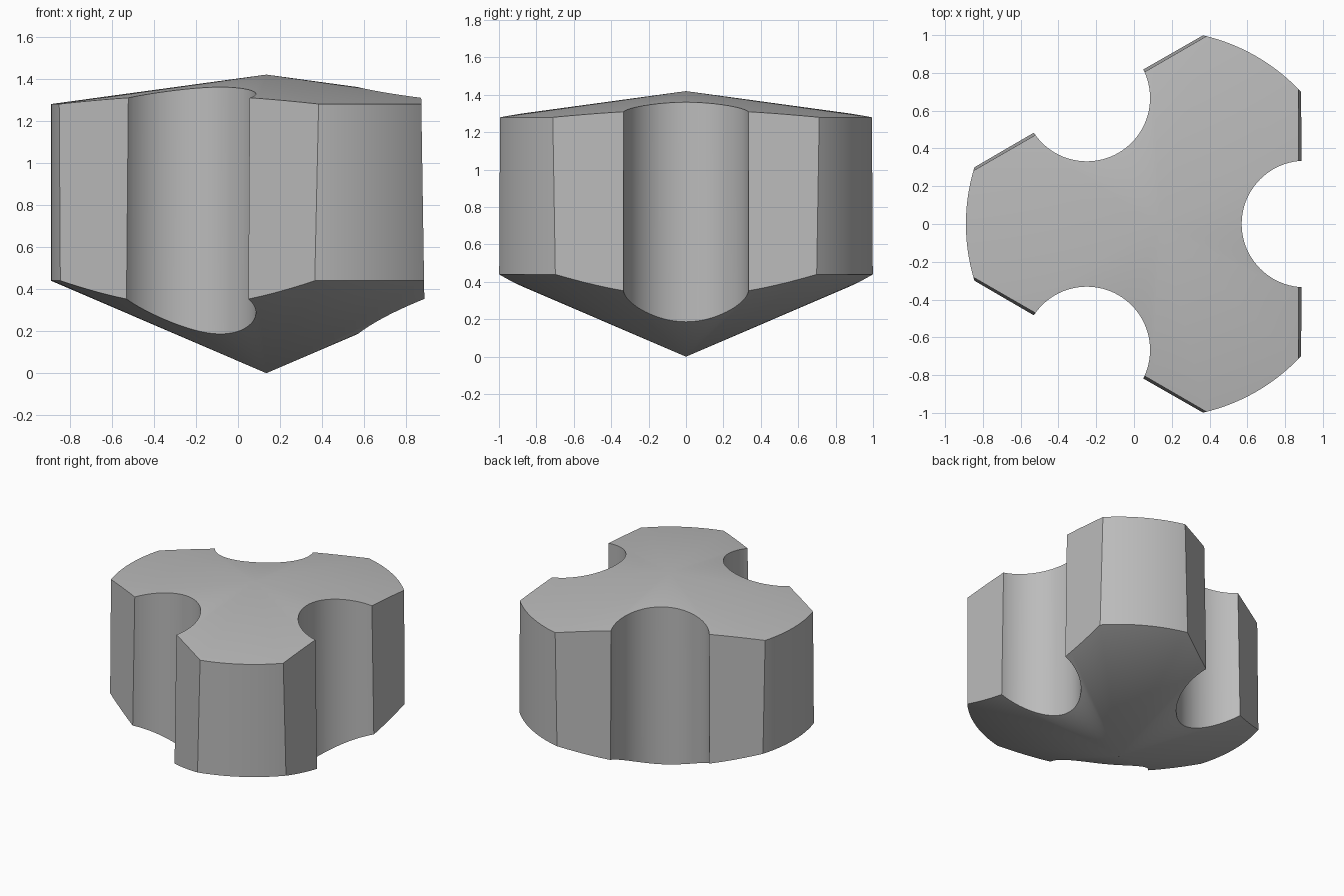
import bpy, bmesh, math
from mathutils import Vector

cube = bpy.data.objects.get("Cube")
if cube:
    bpy.data.objects.remove(cube, do_unlink=True)

AXIS = Vector((0.135, 0, 0))
RADIUS = 1.025
SEGMENTS = 144
NOTCH_RADIUS = 0.335
NOTCH_OFFSET = 0.77
ANGLES = [math.radians(a) for a in (0, 120, 240)]


def new_object(name, bm):
    mesh = bpy.data.meshes.new(name)
    bm.to_mesh(mesh)
    bm.free()
    obj = bpy.data.objects.new(name, mesh)
    bpy.context.collection.objects.link(obj)
    return obj


def direction(angle):
    return Vector((math.cos(angle), math.sin(angle), 0))


# Single grey material
grey = bpy.data.materials.new("plain grey")
grey.use_nodes = True
colour = (0.5, 0.5, 0.5, 1)
grey.diffuse_color = colour
grey.node_tree.nodes["Principled BSDF"].inputs["Base Color"].default_value = colour

# Round body: shallow cone on top, straight wall, steeper cone below
bm = bmesh.new()
profile = [(0, 0), (RADIUS, 0.44), (RADIUS, 1.28), (0, 1.42)]
verts = [bm.verts.new(AXIS + Vector((r, 0, z))) for r, z in profile]
edges = [bm.edges.new(pair) for pair in zip(verts, verts[1:])]
bmesh.ops.spin(bm, geom=verts + edges, cent=AXIS, axis=(0, 0, 1),
               angle=math.tau, steps=SEGMENTS)
bmesh.ops.remove_doubles(bm, verts=bm.verts, dist=0.0005)
bmesh.ops.recalc_face_normals(bm, faces=bm.faces)

# Three slightly drafted flats, sliced off the round wall
for angle in ANGLES:
    out = direction(angle)
    cut = bmesh.ops.bisect_plane(
        bm, geom=bm.verts[:] + bm.edges[:] + bm.faces[:],
        plane_co=AXIS + out * 0.7505 + Vector((0, 0, 0.4)),
        plane_no=(out + Vector((0, 0, 0.0155))).normalized(), clear_outer=True)
    rim = [e for e in cut["geom_cut"] if isinstance(e, bmesh.types.BMEdge)]
    bmesh.ops.contextual_create(bm, geom=rim)
bmesh.ops.recalc_face_normals(bm, faces=bm.faces)
body = new_object("lobed_body", bm)
body.data.materials.append(grey)

# Round vertical notches in the middle of each flat
cutters = []
for angle in ANGLES:
    bm = bmesh.new()
    bmesh.ops.create_cone(bm, cap_ends=True, segments=96, depth=3,
                          radius1=NOTCH_RADIUS, radius2=NOTCH_RADIUS)
    cutter = new_object("notch_cutter", bm)
    cutter.data.materials.append(grey)
    cutter.data.transform(cutter.matrix_world.Translation(
        AXIS + direction(angle) * NOTCH_OFFSET + Vector((0, 0, 0.8))))
    cutter.hide_render = True
    cutters.append(cutter)
    mod = body.modifiers.new("notch", 'BOOLEAN')
    mod.operation = 'DIFFERENCE'
    mod.solver = 'EXACT'
    mod.object = cutter

bpy.ops.object.select_all(action='DESELECT')
body.select_set(True)
bpy.context.view_layer.objects.active = body
for mod in list(body.modifiers):
    bpy.ops.object.modifier_apply(modifier=mod.name)
for cutter in cutters:
    bpy.data.objects.remove(cutter, do_unlink=True)

# Smooth curved walls, crisp edges
bpy.ops.object.shade_smooth_by_angle(angle=math.radians(15))
